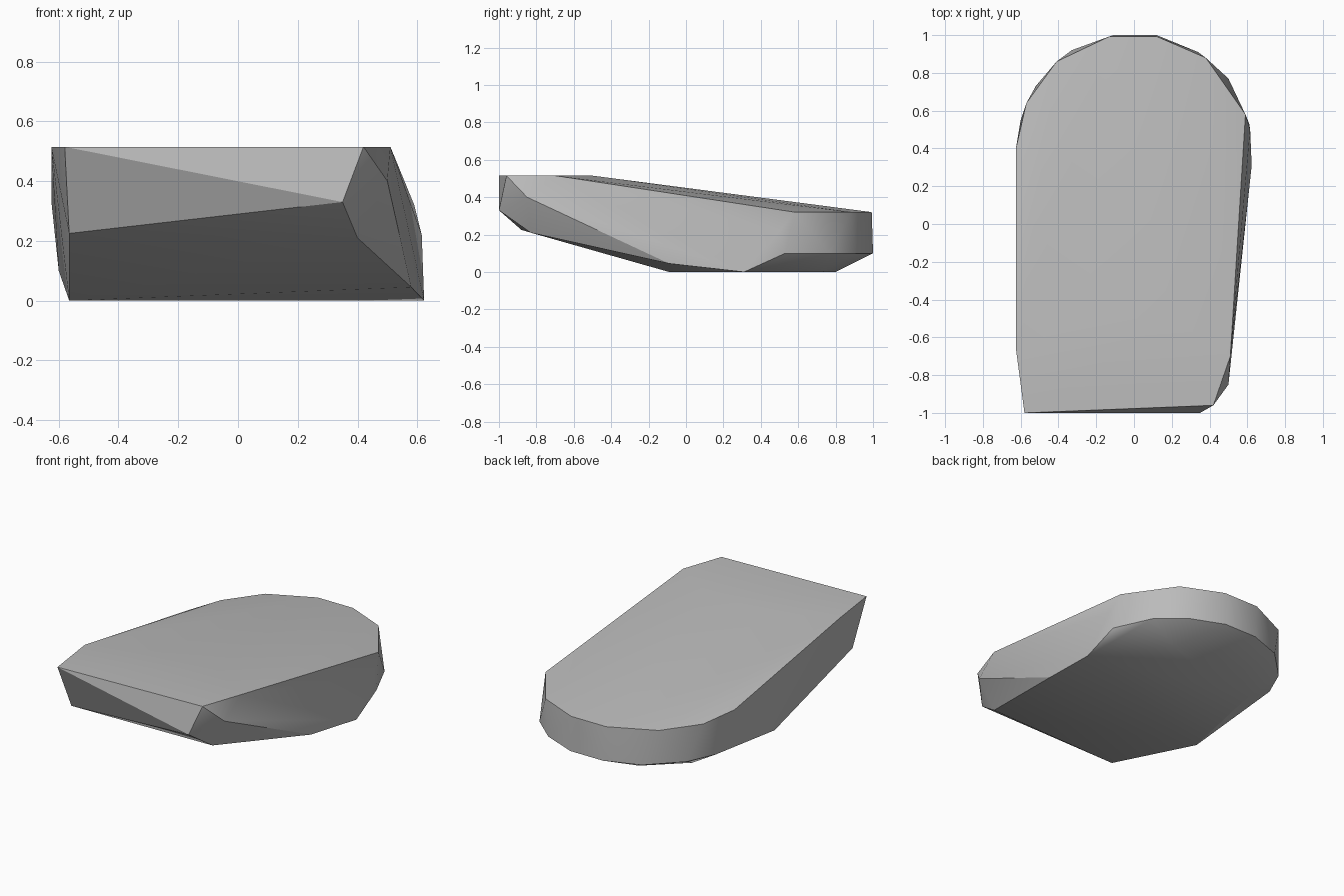
import bpy
import bmesh
import math

if "Cube" in bpy.data.objects:
    bpy.data.objects.remove(bpy.data.objects["Cube"])


def flat_material(name, color):
    mat = bpy.data.materials.new(name)
    mat.use_nodes = True
    mat.diffuse_color = color
    mat.node_tree.nodes["Principled BSDF"].inputs["Base Color"].default_value = color
    return mat


def level(z, outline):
    """Lift a flat outline of (x, y) corners to one height."""
    return [(x, y, z) for x, y in outline]


# Top face: level front edge with a slight crown, then a lower rounded back rim
corners = level(0.515, [(-.58, -1), (-.625, -.66), (-.25, -.5), (.2, -.5),
                        (.51, -.7), (.42, -.96)])
corners += level(0.32, [(.59, .58), (.38, .88), (.12, .993), (-.13, .993),
                        (-.41, .86), (-.57, .64)])
corners += [(-.625, .4, .335)]

# Lower rim around the rounded back
corners += level(0.10, [(.61, .53), (.5, .77), (.34, .91), (.12, 1), (-.11, 1),
                        (-.33, .92), (-.52, .73), (-.6, .55)])

# Flat underside
corners += level(0.0, [(.623, .31), (.3, .73), (.05, .8), (-.2, .76),
                       (-.43, .55), (-.565, -.09)])

# Chipped front corner and slanted front underside
corners += [(.35, -1, .33), (.4, -.83, .21), (.5, -.85, .4),
            (.58, -.09, .045), (-.565, -.88, .225), (.615, .5, .22)]

# Wrap the corners into one faceted stone
mesh = bpy.data.meshes.new("stone_slab")
bm = bmesh.new()
for corner in corners:
    bm.verts.new(corner)
hull = bmesh.ops.convex_hull(bm, input=bm.verts)
loose = {g for g in hull["geom_interior"] if isinstance(g, bmesh.types.BMVert)}
bmesh.ops.delete(bm, geom=list(loose), context="VERTS")
bmesh.ops.recalc_face_normals(bm, faces=bm.faces)
bm.to_mesh(mesh)
bm.free()

slab = bpy.data.objects.new("stone_slab", mesh)
bpy.context.collection.objects.link(slab)
mesh.materials.append(flat_material("stone grey", (0.5, 0.5, 0.5, 1)))

# Soften the shallow facets, keep the hard creases
bpy.context.view_layer.objects.active = slab
slab.select_set(True)
bpy.ops.object.shade_smooth_by_angle(angle=math.radians(30))
